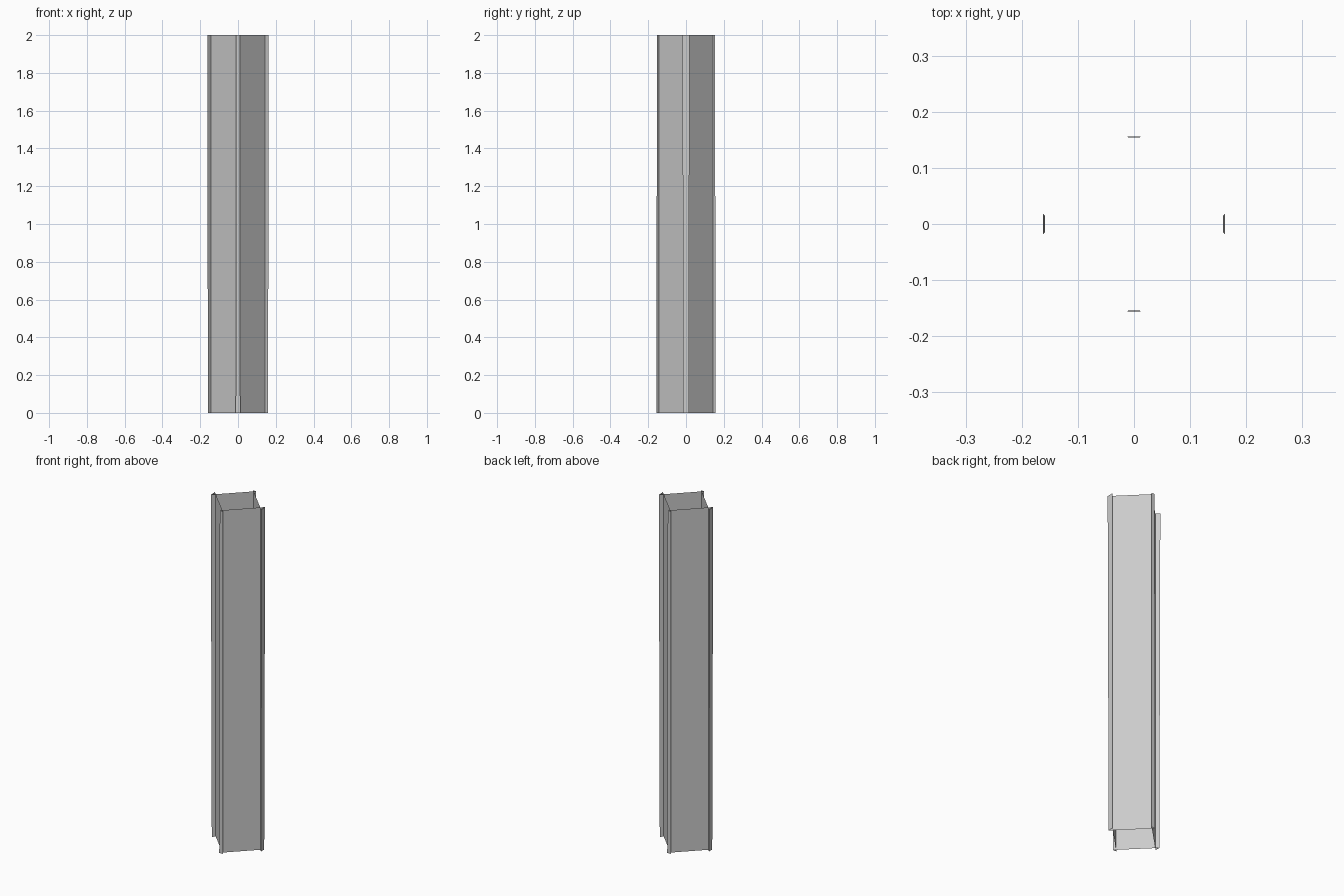
import bpy, bmesh
from mathutils import Matrix
from math import pi

if "Cube" in bpy.data.objects:
    bpy.data.objects.remove(bpy.data.objects["Cube"])

CORNER, HEIGHT = 0.144, 2.0

grey = bpy.data.materials.new("light grey")
grey.diffuse_color = (0.6, 0.6, 0.6, 1)
grey.use_nodes = True
grey.node_tree.nodes["Principled BSDF"].inputs["Base Color"].default_value = grey.diffuse_color


def sheet(name, bottom, top, turn, closed=False):
    """Thin vertical skin between a bottom and a top outline, turned about z."""
    bm = bmesh.new()
    lo = [bm.verts.new((x, y, 0)) for x, y in bottom]
    hi = [bm.verts.new((x, y, HEIGHT)) for x, y in top]
    n = len(lo)
    for i in range(n if closed else n - 1):
        j = (i + 1) % n
        bm.faces.new((lo[i], lo[j], hi[j], hi[i]))
    bm.transform(Matrix.Rotation(turn, 4, 'Z'))
    mesh = bpy.data.meshes.new(name)
    bm.to_mesh(mesh)
    bm.free()
    mesh.materials.append(grey)
    bpy.context.collection.objects.link(bpy.data.objects.new(name, mesh))


# Four walls of the open square tube, set corner-on
square = [(CORNER, 0), (0, CORNER), (-CORNER, 0), (0, -CORNER)]
sheet("tube_walls", square, square, 0, closed=True)


# Corner channel: the walls cross and flare out to a narrow outer flange
def flare(d):
    w = d - CORNER
    return [(CORNER, 0), (d, -w), (d, w)]


for i, side in enumerate(("right", "back", "left", "front")):
    low, high = (0.159, 0.1625) if i % 2 == 0 else (0.156, 0.154)
    sheet(side + "_corner_channel", flare(low), flare(high), i * pi / 2, closed=True)
